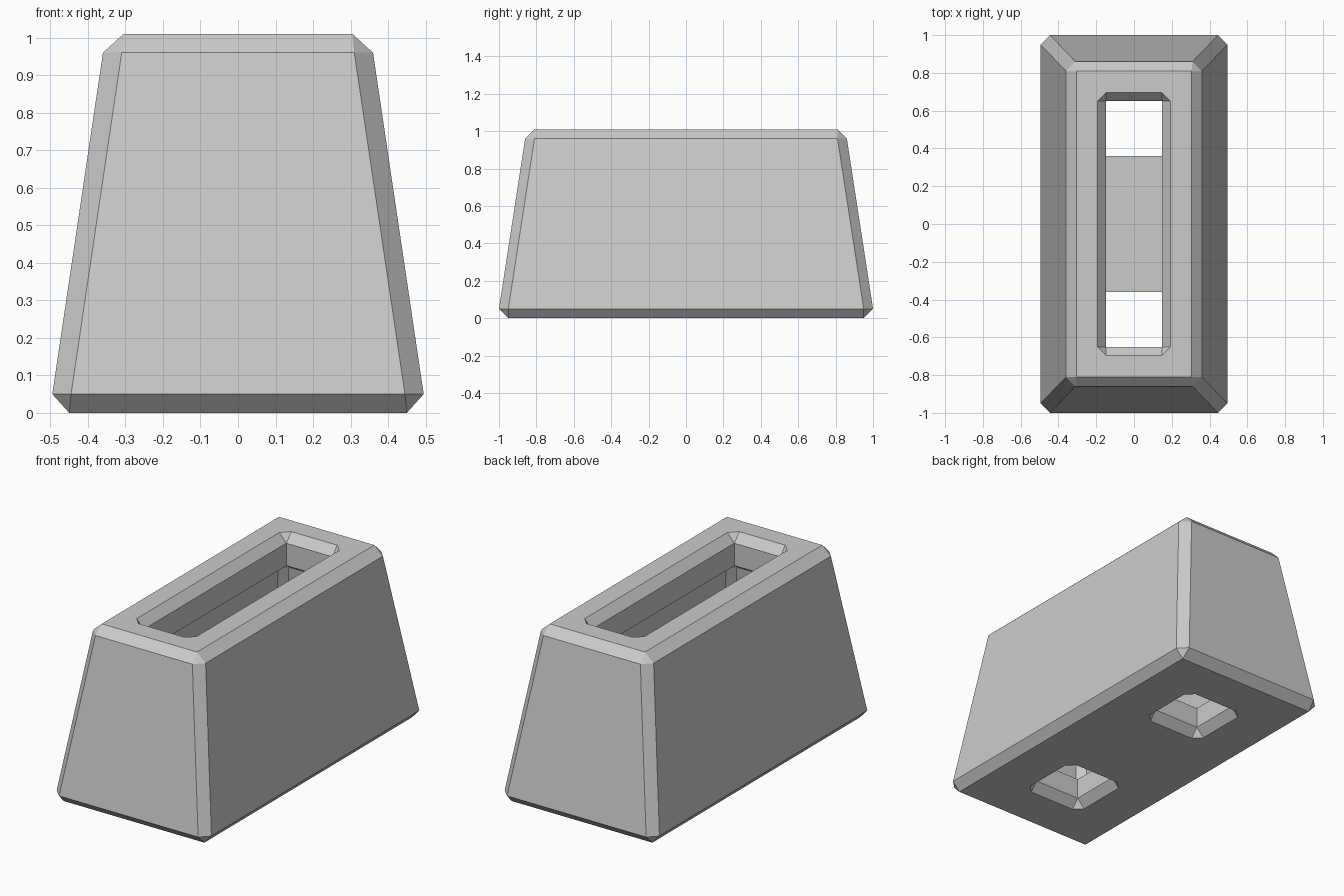
import bpy, bmesh

cube = bpy.data.objects.get("Cube")
if cube:
    bpy.data.objects.remove(cube, do_unlink=True)

# Single plain grey
grey = bpy.data.materials.new("light_grey")
grey.use_nodes = True
COLOUR = (0.6, 0.6, 0.6, 1.0)
grey.diffuse_color = COLOUR
grey.node_tree.nodes["Principled BSDF"].inputs["Base Color"].default_value = COLOUR


def ring(hx, hy, cut, z, cy):
    """Rectangle with its corners cut off, counter-clockwise from above."""
    pts = [(hx, -hy + cut), (hx, hy - cut), (hx - cut, hy), (-hx + cut, hy),
           (-hx, hy - cut), (-hx, -hy + cut), (-hx + cut, -hy), (hx - cut, -hy)]
    return [(x, y + cy, z) for x, y in pts]


def loft(name, rings, cy=0.0):
    """Closed solid through rings of (half x, half y, corner cut, z), bottom to top."""
    bm = bmesh.new()
    loops = [[bm.verts.new(p) for p in ring(*r, cy)] for r in rings]
    for low, high in zip(loops, loops[1:]):
        for i in range(8):
            j = (i + 1) % 8
            bm.faces.new((low[i], low[j], high[j], high[i]))
    bm.faces.new(loops[0][::-1])
    bm.faces.new(loops[-1])
    bmesh.ops.remove_doubles(bm, verts=bm.verts, dist=0.0001)
    bmesh.ops.recalc_face_normals(bm, faces=bm.faces)
    mesh = bpy.data.meshes.new(name)
    bm.to_mesh(mesh)
    bm.free()
    mesh.materials.append(grey)
    obj = bpy.data.objects.new(name, mesh)
    bpy.context.collection.objects.link(obj)
    return obj


# Tapered outer block with chamfered edges
body = loft("tapered_housing", [
    (0.45, 0.95, 0, 0), (0.495, 1.0, 0.05, 0.05),
    (0.36, 0.86, 0.05, 0.96), (0.305, 0.81, 0, 1.01)])

# Hollow interior, chamfered the same way
cutters = [loft("cavity_cutter", [
    (0.27, 0.77, 0, 0.17), (0.30, 0.80, 0.04, 0.21),
    (0.215, 0.715, 0.04, 0.79), (0.175, 0.675, 0, 0.83)])]

# Long slot in the top with a flared rim
cutters.append(loft("slot_cutter", [
    (0.147, 0.652, 0, 0.75), (0.147, 0.652, 0, 0.96),
    (0.192, 0.697, 0.045, 1.01), (0.237, 0.742, 0.09, 1.06)]))

# Two square holes in the floor with flared rims
for cy in (-0.507, 0.507):
    cutters.append(loft("floor_hole_cutter", [
        (0.237, 0.237, 0.09, -0.05), (0.192, 0.192, 0.045, 0),
        (0.147, 0.147, 0, 0.05), (0.147, 0.147, 0, 0.25)], cy))

# Carve the openings
bpy.context.view_layer.objects.active = body
for cutter in cutters:
    cutter.hide_render = True
    mod = body.modifiers.new(cutter.name, 'BOOLEAN')
    mod.operation = 'DIFFERENCE'
    mod.solver = 'EXACT'
    mod.object = cutter
    bpy.ops.object.modifier_apply(modifier=mod.name)
for cutter in cutters:
    bpy.data.objects.remove(cutter, do_unlink=True)
